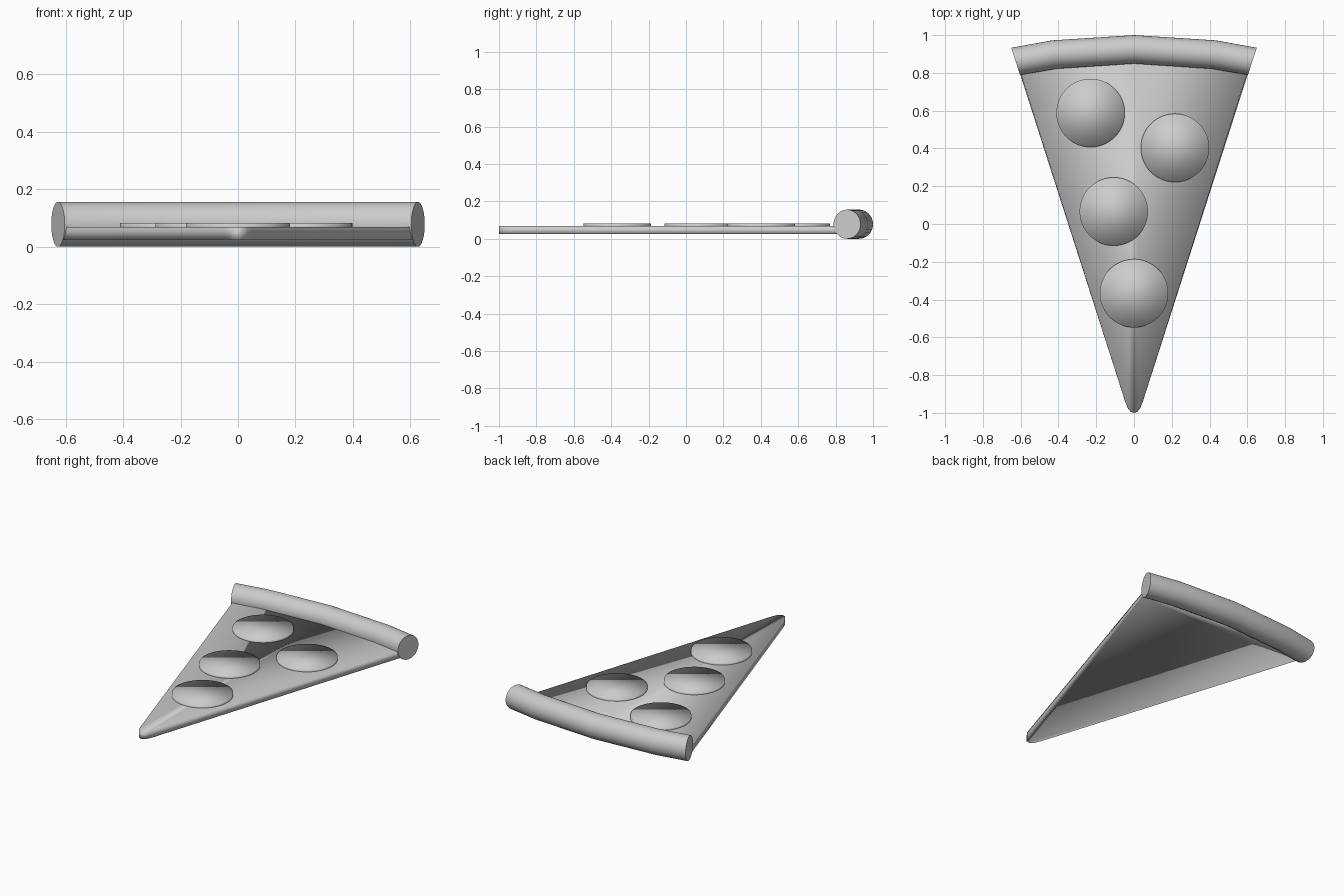
import bpy, bmesh, math
from mathutils import Vector

if "Cube" in bpy.data.objects:
    bpy.data.objects.remove(bpy.data.objects["Cube"])


def finish(name, bm, by_angle):
    bmesh.ops.recalc_face_normals(bm, faces=bm.faces)
    mesh = bpy.data.meshes.new(name)
    bm.to_mesh(mesh)
    bm.free()
    ob = bpy.data.objects.new(name, mesh)
    bpy.context.collection.objects.link(ob)
    bpy.ops.object.select_all(action='DESELECT')
    ob.select_set(True)
    bpy.context.view_layer.objects.active = ob
    if by_angle:
        bpy.ops.object.shade_smooth_by_angle(angle=math.radians(40))
    else:
        bpy.ops.object.shade_smooth()
    return ob


def mirrored(right):
    """Mirror a half outline (listed from the centre outwards) across x = 0."""
    return [(-x, y) for x, y in reversed(right[1:])] + right


# thin cheese and dough sheet with a rounded tip
half = [(0, -1), (0.018, -0.994), (0.033, -0.975), (0.047, -0.94),
        (0.605, 0.80), (0.625, 0.86), (0.42, 0.895)]
outline = mirrored(half) + [(0, 0.92)]
bm = bmesh.new()
low = [bm.verts.new((x, y, 0.025)) for x, y in outline]
top = [bm.verts.new((x * 0.99, y, 0.068)) for x, y in outline]
bm.faces.new(low[::-1])
bm.faces.new(top)
for i in range(len(outline)):
    j = (i + 1) % len(outline)
    bm.faces.new((low[i], low[j], top[j], top[i]))
finish("slice_base", bm, False)

# crust: round tube with mitred joints between inner and outer arcs
inner = mirrored([(0, 0.849), (0.41, 0.822), (0.603, 0.789)])
outer = mirrored([(0, 1.0), (0.435, 0.972), (0.65, 0.933)])
SIDES, RZ = 32, 0.078
bm = bmesh.new()
rings = []
for a, b in zip(inner, outer):
    a, b = Vector((*a, RZ)), Vector((*b, RZ))
    mid, arm = (a + b) / 2, (b - a) / 2
    rings.append([bm.verts.new(mid + arm * math.cos(t) + Vector((0, 0, RZ * math.sin(t))))
                  for t in (2 * math.pi * k / SIDES for k in range(SIDES))])
for r, s in zip(rings, rings[1:]):
    for k in range(SIDES):
        n = (k + 1) % SIDES
        bm.faces.new((r[k], r[n], s[n], s[k]))
bm.faces.new(rings[0])
bm.faces.new(rings[-1])
finish("crust", bm, True)

# round topping discs
for i, (x, y) in enumerate([(-0.23, 0.588), (0.217, 0.403), (-0.107, 0.066), (0, -0.367)]):
    bm = bmesh.new()
    bmesh.ops.create_cone(bm, cap_ends=True, segments=64, radius1=0.181,
                          radius2=0.181, depth=0.028)
    bmesh.ops.translate(bm, verts=bm.verts, vec=(x, y, 0.069))
    finish(f"topping_{i + 1}", bm, False)
